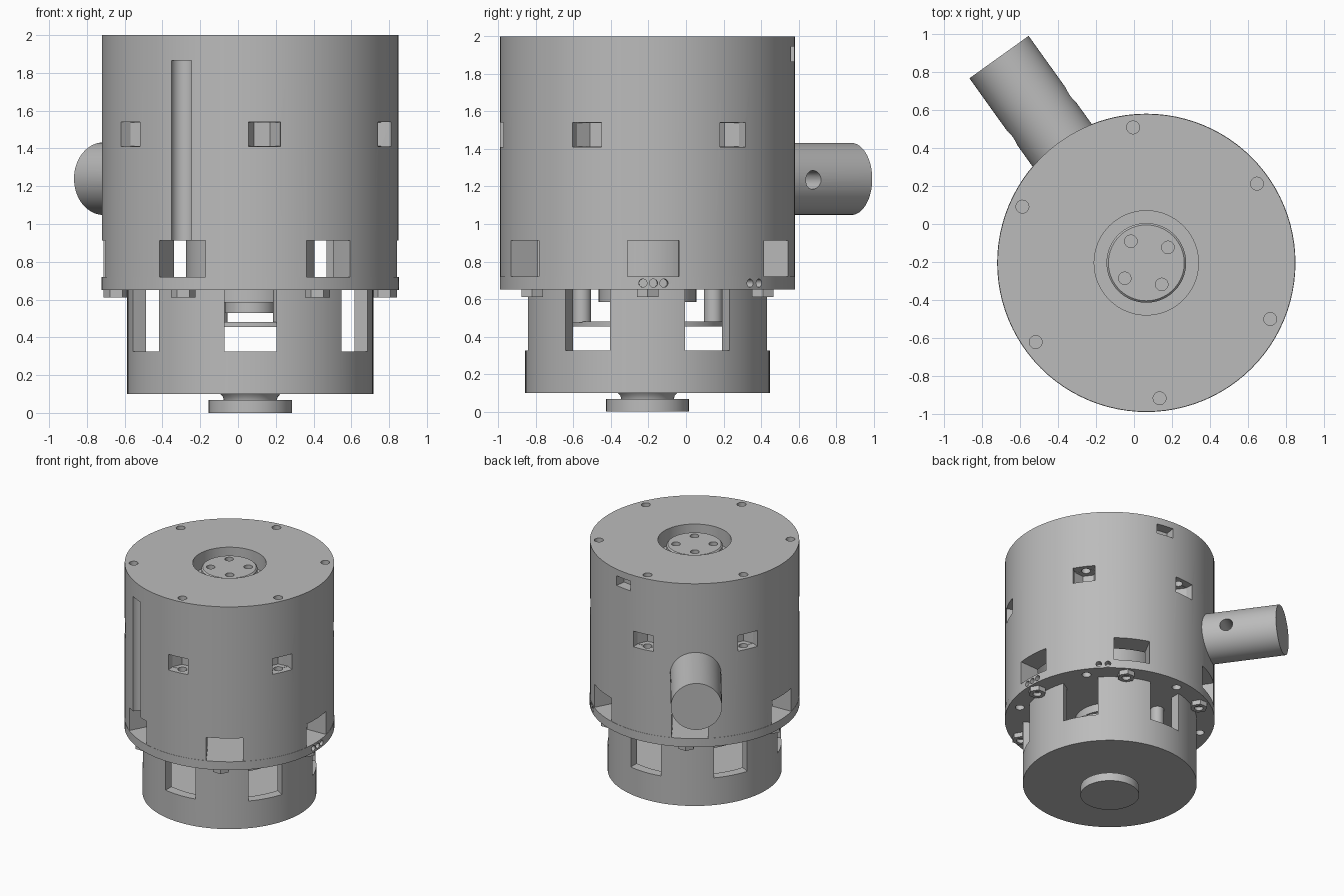
import bpy, bmesh
from math import radians, pi
from mathutils import Matrix, Vector

if "Cube" in bpy.data.objects:
    bpy.data.objects.remove(bpy.data.objects["Cube"])

AXIS = Matrix.Translation((0.065, -0.205, 0))   # main axis of the machine
TILT = 35.6                                     # angle of the screw pattern
SIXTH = range(0, 360, 60)

grey = bpy.data.materials.new("plain grey")
grey.use_nodes = True
grey.diffuse_color = (0.5, 0.5, 0.5, 1)
grey.node_tree.nodes["Principled BSDF"].inputs["Base Color"].default_value = (0.5, 0.5, 0.5, 1)


def turn(angle):
    return Matrix.Rotation(radians(angle), 4, 'Z')


def rod(bm, radius, z0, z1, at=Matrix(), sides=32):
    """Upright prism along local z, its first corner towards y."""
    place = at @ Matrix.Translation((0, 0, (z0 + z1) / 2))
    bmesh.ops.create_cone(bm, cap_ends=True, segments=sides, radius1=radius,
                          radius2=radius, depth=z1 - z0, matrix=place)


def block(bm, angle, r0, r1, width, z0, z1):
    """Box pointing outwards from the axis."""
    place = turn(angle) @ Matrix.Translation(((r0 + r1) / 2, 0, (z0 + z1) / 2))
    size = Matrix.Diagonal((r1 - r0, width, z1 - z0, 1))
    bmesh.ops.create_cube(bm, size=1, matrix=place @ size)


def lathe(bm, profile, closed=False, steps=96):
    verts = [bm.verts.new((r, 0, z)) for r, z in profile]
    pairs = list(zip(verts, verts[1:]))
    if closed:
        pairs.append((verts[-1], verts[0]))
    edges = [bm.edges.new(p) for p in pairs]
    bmesh.ops.spin(bm, geom=verts + edges, cent=(0, 0, 0), axis=(0, 0, 1),
                   angle=2 * pi, steps=steps)
    bmesh.ops.remove_doubles(bm, verts=bm.verts, dist=0.0001)
    bmesh.ops.recalc_face_normals(bm, faces=bm.faces)


def finish(name, bm, cutters=()):
    mesh = bpy.data.meshes.new(name)
    bm.to_mesh(mesh)
    bm.free()
    obj = bpy.data.objects.new(name, mesh)
    bpy.context.scene.collection.objects.link(obj)
    for cutter in cutters:
        mod = obj.modifiers.new("cut", 'BOOLEAN')
        mod.operation, mod.solver, mod.object = 'DIFFERENCE', 'EXACT', cutter
    if cutters:
        graph = bpy.context.evaluated_depsgraph_get()
        cut_mesh = bpy.data.meshes.new_from_object(obj.evaluated_get(graph))
        obj.modifiers.clear()
        obj.data = cut_mesh
    obj.data.materials.clear()
    obj.data.materials.append(grey)
    obj.data.shade_smooth()
    obj.data.set_sharp_from_angle(angle=radians(30))
    obj.matrix_world = AXIS
    return obj


def cutter(name, build, angles):
    bm = bmesh.new()
    for angle in angles:
        build(bm, angle)
    obj = finish(name, bm)
    obj.matrix_world = Matrix()
    obj.hide_render = True
    helpers.append(obj)
    return obj


def out(angle, radius, z=0):
    return turn(angle) @ Matrix.Translation((radius, 0, z))


def radial(angle, z):
    """Frame whose z axis points outwards."""
    return turn(angle) @ Matrix.Translation((0, 0, z)) @ Matrix.Rotation(pi / 2, 4, 'Y')


helpers = []
screw_angles = [TILT + a for a in SIXTH]
port_angles = [2.3 + a for a in SIXTH]

# Cutters
screw_holes = cutter("screw_holes", lambda b, a: rod(b, 0.034, 1.3, 2.1, out(a, 0.718), 24), screw_angles)
nut_slots = cutter("nut_slots", lambda b, a: block(b, a, 0.72, 0.9, 0.17, 1.41, 1.54), screw_angles)
nut_seats = cutter("nut_seats", lambda b, a: rod(b, 0.085, 1.412, 1.538, out(a, 0.72), 6), screw_angles)
ports = cutter("ports", lambda b, a: block(b, a, 0.5, 0.9, 0.275, 0.6, 0.912), port_angles)
groove = cutter("cable_groove", lambda b, a: rod(b, 0.062, 0.8, 1.95, out(a, 0.77)), [242.3])
lid_notch = cutter("lid_notch", lambda b, a: block(b, a, 0.7, 0.9, 0.14, 1.8, 1.945), [82])
drum_windows = cutter("drum_windows", lambda b, a: block(b, a, 0.45, 0.8, 0.275, 0.325, 0.7),
                      [30 + a for a in SIXTH])
plate_holes = cutter("plate_holes", lambda b, a: rod(b, 0.034, 0.5, 0.9, out(a, 0.7), 24), screw_angles)
edge_holes = cutter("edge_holes", lambda b, a: rod(b, 0.022, 0.74, 0.85, radial(a, 0.685), 16),
                    [-1.8, 2.3, 6.4, 44, 49])
hub_holes = cutter("hub_holes", lambda b, a: rod(b, 0.033, 1.88, 2.1, out(a, 0.14), 24),
                   [TILT + a for a in range(0, 360, 90)])
cross_hole = cutter("cross_hole",
                    lambda b, a: rod(b, 0.05, -0.4, 0.4, out(a, 0.95) @ Matrix.Rotation(pi / 2, 4, 'X')
                                     @ Matrix.Translation((0, 1.235, 0)), 24), [TILT + 90])

# Main housing tube
bm = bmesh.new()
lathe(bm, [(0.785, 0.72), (0.785, 1.865), (0.62, 1.865), (0.62, 0.72)], closed=True)
finish("housing", bm, [ports, groove, nut_slots, nut_seats, screw_holes])

# Lid with a central opening
bm = bmesh.new()
lathe(bm, [(0.785, 1.865), (0.785, 2), (0.275, 2), (0.275, 1.865)], closed=True)
finish("lid", bm, [screw_holes, lid_notch])

# Output hub inside the lid opening
bm = bmesh.new()
lathe(bm, [(0, 1.84), (0.21, 1.84), (0.21, 1.955), (0.2, 1.965), (0, 1.965)])
finish("output_hub", bm, [hub_holes])

# Motor core hanging through the flange
bm = bmesh.new()
lathe(bm, [(0, 0.53), (0.135, 0.53), (0.135, 0.585), (0.26, 0.585), (0.26, 0.7),
           (0.34, 0.7), (0.34, 1.865), (0, 1.865)])
finish("motor_core", bm)

# Flange plate
bm = bmesh.new()
rod(bm, 0.787, 0.65, 0.72, sides=96)
finish("flange", bm, [plate_holes, edge_holes])

# Hexagonal nuts under the flange, each with a bore
bm = bmesh.new()
for angle in SIXTH:
    rod(bm, 0.066, 0.612, 0.652, out(angle, 0.71) @ turn(90), 6)
nut_bores = cutter("nut_bores", lambda b, a: rod(b, 0.032, 0.58, 0.64, out(a, 0.71), 24), SIXTH)
finish("flange_nuts", bm, [nut_bores])

# Lower drum with its windows
bm = bmesh.new()
lathe(bm, [(0, 0.1), (0.652, 0.1), (0.652, 0.65), (0.575, 0.65), (0.575, 0.2), (0, 0.2)])
finish("lower_drum", bm, [drum_windows])

# Thin board inside the drum and its posts
bm = bmesh.new()
rod(bm, 0.41, 0.455, 0.48, sides=64)
finish("inner_board", bm)
bm = bmesh.new()
for angle in (-64, 116):
    rod(bm, 0.05, 0.475, 0.66, out(angle, 0.39))
finish("board_posts", bm)

# Foot with a flared neck
bm = bmesh.new()
lathe(bm, [(0, 0), (0.22, 0), (0.22, 0.068), (0.14, 0.068), (0.145, 0.085), (0.165, 0.105), (0, 0.105)])
finish("foot", bm)

# Side arm with a cross hole
bm = bmesh.new()
rod(bm, 0.192, 0.65, 1.335, radial(TILT + 90, 1.24), 64)
finish("side_arm", bm, [cross_hole])

for helper in helpers:
    bpy.data.objects.remove(helper)
